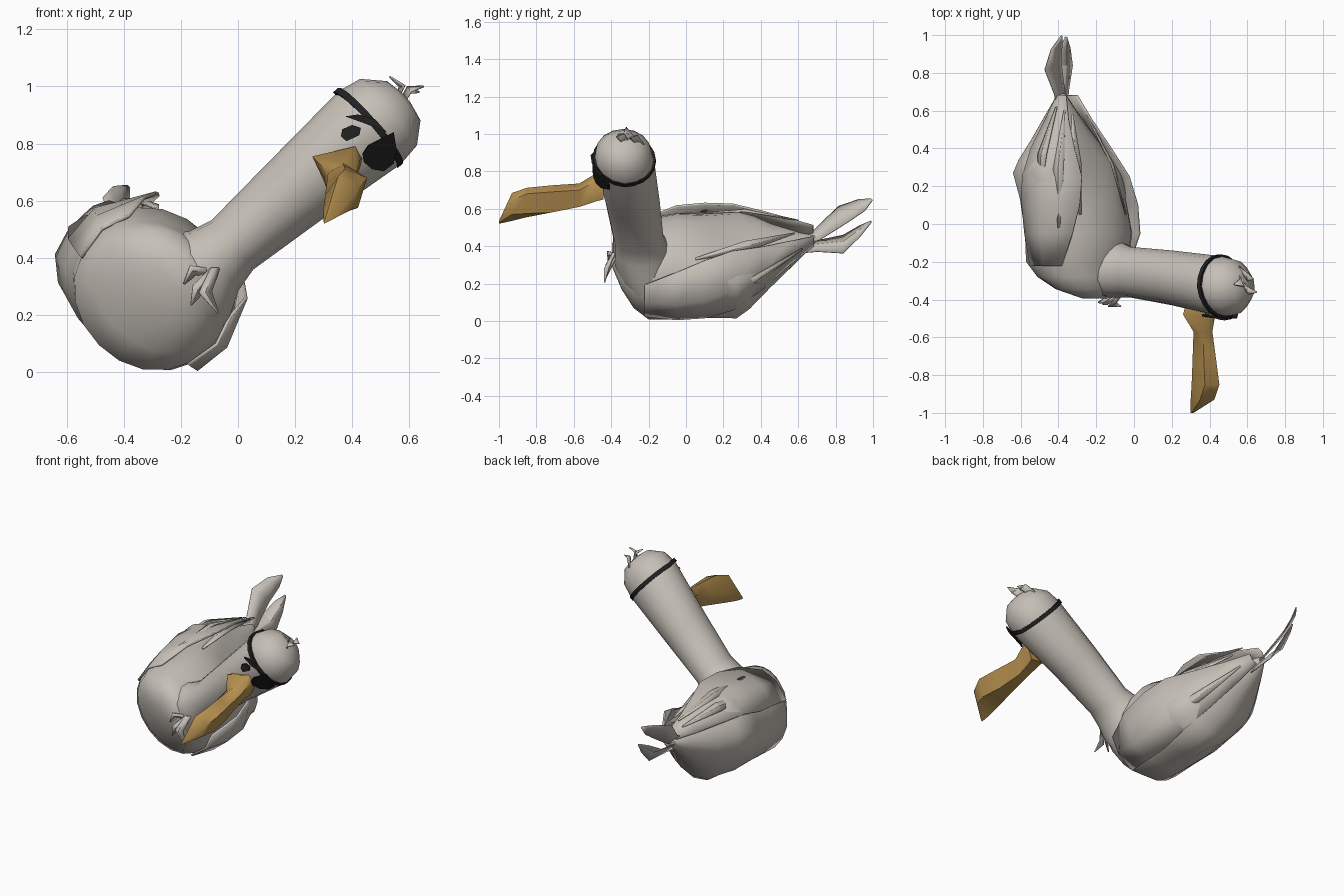
import bpy, bmesh, math
from mathutils import Vector as V

if "Cube" in bpy.data.objects:
    bpy.data.objects.remove(bpy.data.objects["Cube"])


def material(name, color):
    m = bpy.data.materials.new(name)
    m.diffuse_color = (*color, 1)
    m.use_nodes = True
    m.node_tree.nodes["Principled BSDF"].inputs["Base Color"].default_value = m.diffuse_color
    return m


GREY = material("feather_grey", (0.56, 0.52, 0.47))
GOLD = material("beak_gold", (0.47, 0.28, 0.08))
BLACK = material("black", (0.015, 0.015, 0.016))
S = math.sqrt(0.5)
UP, SIDE = V((S, 0, S)), V((-S, 0, S))      # the body is rolled onto one flank
AXIS = V((0.76, 0, 0.65)).normalized()      # neck direction
ACROSS = V((-AXIS.z, 0, AXIS.x))
BACK = V((0, 1, 0))


def loft(name, rings, mat, closed=True, caps=True, angle=40, thick=0, loop=False):
    """Skin a list of point rows into one mesh object."""
    bm = bmesh.new()
    rows = [[bm.verts.new(p) for p in r] for r in rings]
    n = len(rows[0])
    pairs = list(zip(rows, rows[1:])) + ([(rows[-1], rows[0])] if loop else [])
    for a, b in pairs:
        for i in range(n if closed else n - 1):
            j = (i + 1) % n
            bm.faces.new((a[i], a[j], b[j], b[i]))
    if closed and caps and not loop:
        bm.faces.new(rows[0])
        bm.faces.new(rows[-1])
    bmesh.ops.recalc_face_normals(bm, faces=bm.faces)
    mesh = bpy.data.meshes.new(name)
    bm.to_mesh(mesh)
    bm.free()
    mesh.materials.append(mat)
    ob = bpy.data.objects.new(name, mesh)
    bpy.context.collection.objects.link(ob)
    if thick:
        mod = ob.modifiers.new("thickness", 'SOLIDIFY')
        mod.thickness, mod.offset = thick, 0
    bpy.ops.object.select_all(action='DESELECT')
    ob.select_set(True)
    bpy.context.view_layer.objects.active = ob
    bpy.ops.object.shade_smooth_by_angle(angle=math.radians(angle))
    return ob


def oval(c, d1, d2, r1, r2, n, low=None, power=2.0):
    """Rounded section; low is the reach below the centre, power squares it off."""
    pts = []
    for i in range(n):
        t = 2 * math.pi * i / n
        c1, s1 = math.cos(t), math.sin(t)
        k = (abs(c1) ** power + abs(s1) ** power) ** (-1 / power)
        pts.append(V(c) + d1 * r1 * c1 * k + d2 * (low if low and s1 < 0 else r2) * s1 * k)
    return pts


def feather(name, spine, widths, wide, fold, mat=GREY):
    """Folded leaf along a spine."""
    w, f = V(wide).normalized(), V(fold)
    rows = [[V(p) - w * k, V(p) + f * k, V(p) + w * k] for p, k in zip(spine, widths)]
    return loft(name, rows, mat, closed=False, thick=0.006, angle=20)


def plate(name, pts, depth, mat):
    """Thin flat piece facing the front."""
    loft(name, [pts, [p + V((0, depth, 0)) for p in pts]], mat, angle=10)


# body: y, x, z, half width, reach up, reach down, squareness
body = [(-0.395, -0.21, 0.35, .07, .06, .05, 2), (-0.345, -0.26, 0.325, .19, .16, .11, 2),
        (-0.28, -0.285, 0.295, .25, .21, .20, 2), (-0.20, -0.295, 0.285, .28, .24, .27, 2.1),
        (-0.05, -0.29, 0.295, .295, .26, .275, 2.1),
        (0.13, -0.31, 0.31, .29, .21, .27, 2.4), (0.27, -0.325, 0.33, .31, .155, .25, 3.2),
        (0.34, -0.335, 0.34, .27, .14, .235, 2.8), (0.45, -0.355, 0.365, .18, .11, .18, 2.4),
        (0.60, -0.375, 0.405, .08, .06, .085, 2), (0.69, -0.385, 0.435, .02, .02, .02, 2)]
loft("body", [oval((x, y, z), SIDE, UP, a, b, 20, low, p) for y, x, z, a, b, low, p in body],
     GREY, angle=50)

# wings: y, centre x, z, then (out, up) of lower edge, middle and upper edge
wing = [(-0.22, -0.29, 0.285, (.265, -.10), (.285, .02), (.25, .12)),
        (-0.05, -0.29, 0.295, (.305, -.10), (.32, .03), (.25, .20)),
        (0.10, -0.305, 0.305, (.315, -.09), (.325, .05), (.215, .24)),
        (0.25, -0.325, 0.325, (.315, -.06), (.29, .06), (.175, .245)),
        (0.40, -0.35, 0.36, (.235, -.04), (.215, .06), (.135, .185)),
        (0.55, -0.37, 0.40, (.12, -.02), (.115, .05), (.085, .12)),
        (0.68, -0.38, 0.43, (.04, 0), (.05, .035), (.04, .07))]
for s, label in ((1, "left"), (-1, "right")):
    rows = [[V((x, y, z)) + SIDE * s * a + UP * b for a, b in pts]
            for y, x, z, *pts in wing]
    loft(label + "_wing", rows, GREY, closed=False, thick=0.012, angle=35)
    # raised feathers lying over the wing and back
    for k, (out, up, y0, y1) in enumerate([(.17, .20, .05, .58), (.26, .13, -.02, .60),
                                           (.31, .03, .12, .62)]):
        start = V((-0.305, y0, 0.31)) + SIDE * s * out + UP * up
        end = V((-0.375, y1, 0.42)) + SIDE * s * out * 0.3 + UP * (up * 0.45 + .03)
        mid = (start + end) / 2 + SIDE * s * out * .14 + UP * up * .10
        feather(f"{label}_wing_feather_{k + 1}", [start, mid, end], [.006, .03, .004],
                UP * out - SIDE * s * up, SIDE * s * out + UP * up)

# tail feathers
feather("upper_tail_feather",
        [(-.38, .56, .40), (-.395, .70, .46), (-.43, .84, .57), (-.41, .94, .62), (-.385, .995, .65)],
        [.03, .04, .065, .045, .006], (-.6, -.35, .6), (0, -.1, .2))
feather("lower_tail_feather",
        [(-.37, .56, .38), (-.375, .70, .40), (-.37, .84, .41), (-.365, .93, .48), (-.36, .99, .53)],
        [.03, .04, .065, .04, .006], (.55, 0, -.6), (.2, 0, .2))

# neck and head: x, y, z, half width, half depth
neck = [(-.24, -.20, .31, .25, .17), (-.15, -.225, .345, .19, .165), (-.085, -.24, .39, .135, .15),
        (-.02, -.255, .445, .113, .134),
        (.20, -.285, .635, .137, .145), (.46, -.33, .855, .168, .160),
        (.527, -.335, .91, .153, .147), (.58, -.335, .95, .09, .09), (.59, -.335, .96, .02, .02)]
loft("neck_and_head", [oval((x, y, z), ACROSS, BACK, a, b, 16) for x, y, z, a, b in neck],
     GREY, angle=55)


def on_head(x, z, lift=0.008):
    """Point on the front of the head below the given x and z."""
    d = V((x - .46, 0, z - .855))
    p = max(-.95, min(.95, d.dot(ACROSS) / .168))
    return V((x, -.33 + d.dot(AXIS) * -.10 - .165 * math.sqrt(1 - p * p) - lift, z))


# strap: square band wrapped round the head
def strap_point(i, scale, shift):
    t = 2 * math.pi * i / 20
    bow = .025 * max(0, -math.sin(t))
    return (V((.455, -.33, .855)) + ACROSS * .166 * scale * math.cos(t)
            + BACK * .161 * scale * math.sin(t) + AXIS * (shift + bow))


loft("eye_patch_strap", [[strap_point(i, k, h) for k, h in
                          ((.97, -.012), (1.05, -.012), (1.05, .012), (.97, .012))]
                         for i in range(20)], BLACK, loop=True, angle=20)

# eye patch, eye and brow
patch = [(.435, .765), (.455, .795), (.495, .815), (.545, .84), (.555, .78), (.545, .73),
         (.51, .703), (.47, .71), (.44, .735)]
plate("eye_patch", [on_head(x, z, .014) for x, z in patch], .009, BLACK)
eye = [(.36, .825), (.365, .85), (.40, .865), (.43, .855), (.425, .83), (.38, .808)]
plate("eye", [on_head(x, z) for x, z in eye], .009, BLACK)
brow = [(.375, .895), (.42, .902), (.48, .885), (.52, .84), (.45, .868)]
plate("brow", [on_head(x, z, .012) for x, z in brow], .009, BLACK)

# beak: y, then five (x, z) points
beak = [(-.44, (.27, .75), (.40, .79), (.44, .75), (.40, .65), (.31, .66)),
        (-.48, (.26, .755), (.41, .79), (.43, .75), (.39, .64), (.30, .67)),
        (-.57, (.315, .70), (.365, .735), (.415, .70), (.385, .61), (.315, .63)),
        (-.72, (.31, .66), (.37, .725), (.435, .69), (.405, .58), (.31, .59)),
        (-.85, (.305, .62), (.375, .712), (.452, .68), (.42, .575), (.305, .555)),
        (-.93, (.30, .58), (.35, .685), (.425, .645), (.40, .57), (.30, .535)),
        (-1.0, (.30, .525), (.305, .535), (.315, .535), (.312, .525), (.302, .52))]
loft("beak", [[V((x, y, z)) for x, z in pts] for y, *pts in beak], GOLD, angle=60)

# head tuft and chest tuft
tufts = {"head": [((.55, .95), (.575, 1.0), (.53, 1.035), -.31),
                  ((.57, .94), (.60, .99), (.65, 1.0), -.35),
                  ((.56, .94), (.60, .985), (.635, .98), -.28)],
         "chest": [((-.09, .35), (-.16, .355), (-.19, .31), -.405),
                   ((-.08, .36), (-.14, .29), (-.165, .235), -.415),
                   ((-.08, .365), (-.115, .28), (-.07, .205), -.425)]}
for label, blades in tufts.items():
    for k, (a, b, c, y) in enumerate(blades):
        spine = [V((a[0], y + .04, a[1])), V((b[0], y, b[1])), V((c[0], y - .01, c[1]))]
        d = spine[2] - spine[0]
        wide = V((-d.z, 0.08, d.x)) if label == "chest" else V((-d.z * .5, .1, d.x * .5))
        feather(f"{label}_tuft_{k + 1}", spine, [.018, .025, .002], wide, (0, -.4, 0))
